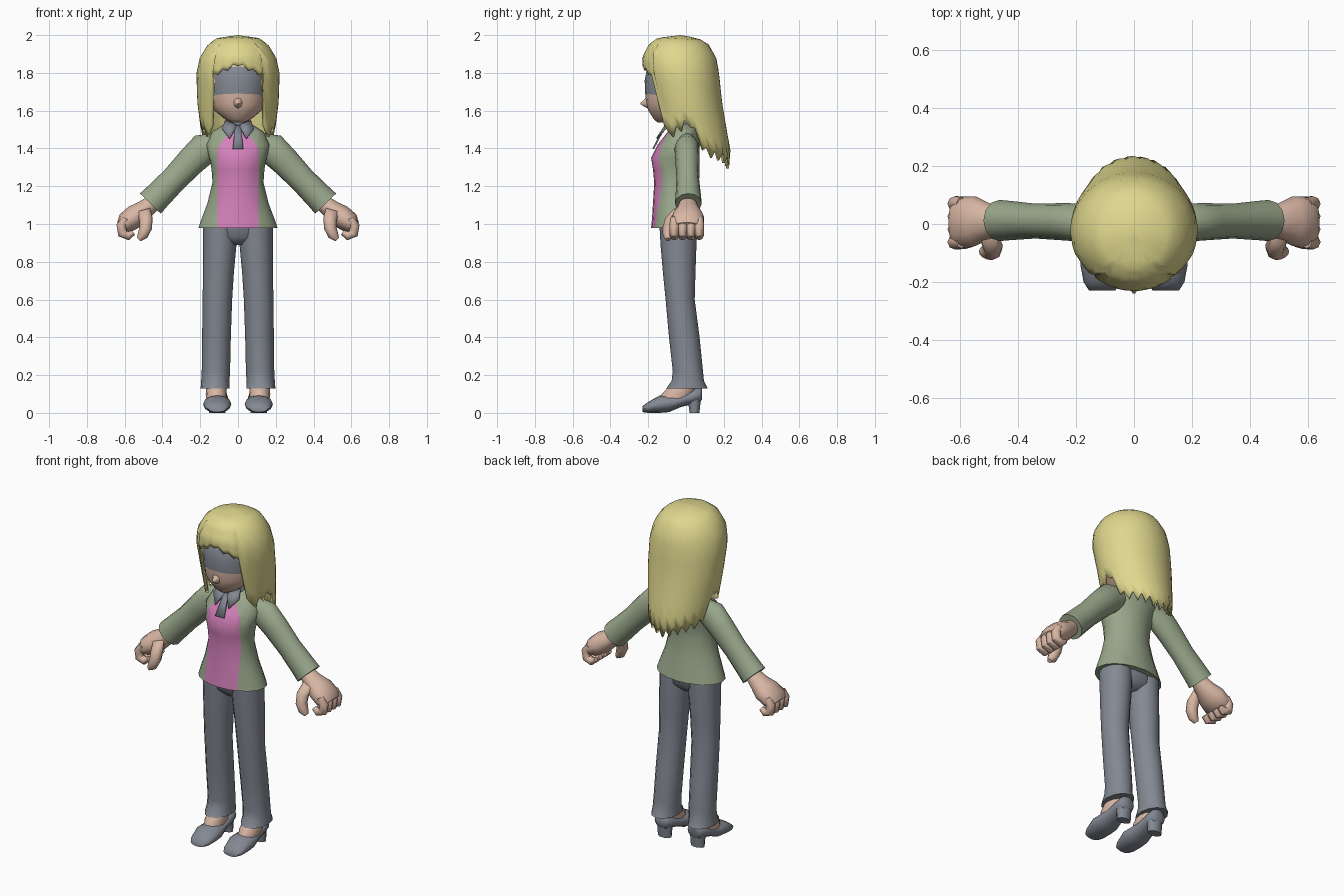
import bpy, bmesh, math
from mathutils import Vector


def material(name, rgb):
    m = bpy.data.materials.new(name)
    m.diffuse_color = (*rgb, 1)
    return m


HAIR = material("blonde", (0.74, 0.68, 0.27))
SKIN = material("skin", (0.69, 0.47, 0.37))
GREEN = material("sage_green", (0.32, 0.39, 0.26))
PINK = material("pink", (0.66, 0.22, 0.50))
GREY = material("slate_grey", (0.23, 0.25, 0.29))


def finish(name, bm, mats, mirror=False, thick=0, angle=55):
    bmesh.ops.recalc_face_normals(bm, faces=bm.faces)
    me = bpy.data.meshes.new(name)
    bm.to_mesh(me)
    bm.free()
    ob = bpy.data.objects.new(name, me)
    bpy.context.collection.objects.link(ob)
    for m in mats:
        me.materials.append(m)
    bpy.ops.object.select_all(action='DESELECT')
    ob.select_set(True)
    bpy.context.view_layer.objects.active = ob
    bpy.ops.object.shade_smooth_by_angle(angle=math.radians(angle))
    if thick:
        mod = ob.modifiers.new("thickness", 'SOLIDIFY')
        mod.thickness = thick
        mod.offset = -1
    if mirror:
        ob.modifiers.new("mirror", 'MIRROR').use_clip = False
    return ob


def skin_rings(bm, rings, n):
    """Join rings given as (centre, U, V) into a capped surface."""
    loops = []
    for c, u, v in rings:
        c, u, v = Vector(c), Vector(u), Vector(v)
        loops.append([bm.verts.new(c + u * math.cos(a) + v * math.sin(a))
                      for a in (2 * math.pi * i / n for i in range(n))])
    for a, b in zip(loops, loops[1:]):
        for i in range(n):
            j = (i + 1) % n
            bm.faces.new((a[i], a[j], b[j], b[i]))
    bm.faces.new(loops[0])
    bm.faces.new(loops[-1])


def stack(rows, cx=0, tilt=0):
    """Horizontal rings from (z, half width, front y, back y)."""
    return [((cx, (f + b) / 2, z), (w, 0, 0), (0, (b - f) / 2, -tilt)) for z, w, f, b in rows]


def tube(bm, pts, n):
    """Tube through (x, y, z, in-plane radius, depth radius)."""
    rings = []
    for i, p in enumerate(pts):
        t = Vector(pts[min(i + 1, len(pts) - 1)][:3]) - Vector(pts[max(i - 1, 0)][:3])
        u = t.cross(Vector((0, 1, 0))).normalized()
        rings.append((p[:3], u * p[3], (0, p[4], 0)))
    skin_rings(bm, rings, n)


# Jacket body with the shirt front cut into it
bm = bmesh.new()
skin_rings(bm, stack([
    (0.978, 0.21, -0.185, 0.085), (1.03, 0.192, -0.18, 0.075), (1.11, 0.162, -0.175, 0.06),
    (1.22, 0.135, -0.168, 0.045), (1.29, 0.14, -0.175, 0.05), (1.35, 0.152, -0.185, 0.06),
    (1.42, 0.17, -0.15, 0.075), (1.49, 0.135, -0.095, 0.065), (1.53, 0.07, -0.075, 0.05)]), 20)
for s in (1, -1):
    for no in ((s, 0, 0), (s * 0.1, 0, 0.068)):
        bmesh.ops.bisect_plane(bm, geom=bm.verts[:] + bm.edges[:] + bm.faces[:],
                               plane_co=(s * 0.108, 0, 1.40), plane_no=no)
bm.normal_update()
for f in bm.faces:
    c = f.calc_center_median()
    if (c.y < -0.06 and abs(c.x) < 0.108 and abs(f.normal.z) < 0.9
            and 0.1 * (abs(c.x) - 0.108) + 0.068 * (c.z - 1.40) < 0):
        f.material_index = 1
finish("jacket_and_shirt", bm, [GREEN, PINK])

# Sleeves
bm = bmesh.new()
tube(bm, [(0.11, 0.005, 1.425, 0.06, 0.05), (0.18, 0.005, 1.398, 0.084, 0.066),
          (0.25, 0.008, 1.33, 0.077, 0.064), (0.34, 0.01, 1.235, 0.070, 0.06),
          (0.43, 0.012, 1.143, 0.074, 0.068), (0.464, 0.012, 1.108, 0.077, 0.071)], 12)
finish("sleeves", bm, [GREEN], mirror=True)

# Hands: palm, curled fingers, thumb
bm = bmesh.new()
tube(bm, [(0.44, 0.01, 1.12, 0.042, 0.042), (0.495, 0.01, 1.075, 0.052, 0.06),
          (0.545, 0.01, 1.04, 0.062, 0.085), (0.595, 0.005, 1.005, 0.055, 0.09),
          (0.622, 0.005, 0.985, 0.03, 0.075)], 12)
for i in range(4):
    y = 0.07 - 0.044 * i
    tube(bm, [(0.595, y, 1.03, 0.02, 0.022), (0.617, y, 0.99, 0.027, 0.026),
              (0.612, y, 0.95, 0.026, 0.026), (0.58, y, 0.937, 0.023, 0.024),
              (0.553, y, 0.955, 0.014, 0.016)], 8)
tube(bm, [(0.50, -0.04, 1.075, 0.035, 0.03), (0.488, -0.075, 1.03, 0.036, 0.036),
          (0.488, -0.09, 0.98, 0.033, 0.034), (0.505, -0.095, 0.94, 0.028, 0.028),
          (0.525, -0.095, 0.918, 0.013, 0.014)], 8)
finish("hands", bm, [SKIN], mirror=True)

# Trousers
bm = bmesh.new()
skin_rings(bm, stack([(1.0, 0.18, -0.14, 0.055), (0.93, 0.165, -0.13, 0.05),
                      (0.89, 0.06, -0.09, 0.01)]), 14)
finish("trouser_seat", bm, [GREY])
bm = bmesh.new()
for cx, rows in [(0.0, [(0.98, 0.095, 0.09, -0.14, 0.055), (0.88, 0.097, 0.088, -0.134, 0.055),
                        (0.74, 0.104, 0.082, -0.122, 0.05), (0.60, 0.109, 0.078, -0.108, 0.046),
                        (0.40, 0.114, 0.076, -0.09, 0.072), (0.22, 0.117, 0.075, -0.07, 0.09),
                        (0.17, 0.12, 0.075, -0.076, 0.095), (0.13, 0.121, 0.077, -0.104, 0.115)])]:
    skin_rings(bm, [((x, (f + b) / 2, z), (w, 0, 0), (0, (b - f) / 2, 0))
                    for z, x, w, f, b in rows], 12)
finish("trouser_legs", bm, [GREY], mirror=True)

# Feet inside the shoes
bm = bmesh.new()
skin_rings(bm, stack([(0.17, 0.05, -0.07, 0.05), (0.13, 0.053, -0.10, 0.05),
                      (0.10, 0.056, -0.128, 0.04), (0.06, 0.05, -0.14, 0.02)], 0.115), 12)
finish("feet", bm, [SKIN], mirror=True)

# Shoes: body lofted from toe to heel, then the heel block
bm = bmesh.new()
skin_rings(bm, [((0.11, y, (lo + hi) / 2), (w, 0, 0), (0, 0, (hi - lo) / 2)) for y, lo, hi, w in [
    (-0.23, 0.004, 0.036, 0.045), (-0.20, 0.0, 0.058, 0.064), (-0.14, 0.0, 0.092, 0.075),
    (-0.09, 0.004, 0.094, 0.072), (-0.03, 0.03, 0.10, 0.06), (0.03, 0.045, 0.12, 0.057),
    (0.07, 0.05, 0.14, 0.05), (0.085, 0.07, 0.13, 0.035)]], 12)
skin_rings(bm, stack([(0, 0.043, 0.018, 0.072), (0.05, 0.045, 0.01, 0.078),
                      (0.09, 0.05, -0.005, 0.084)], 0.11), 10)
finish("shoes", bm, [GREY], mirror=True)

# Neck, collar and tie
bm = bmesh.new()
skin_rings(bm, stack([(1.48, 0.05, -0.08, 0.04), (1.60, 0.05, -0.08, 0.05)]), 12)
finish("neck", bm, [SKIN])
bm = bmesh.new()
skin_rings(bm, stack([(1.49, 0.08, -0.10, 0.055), (1.548, 0.065, -0.085, 0.045)]), 14)
finish("collar_band", bm, [GREY])
bm = bmesh.new()
bm.faces.new([bm.verts.new(p) for p in ((0.004, -0.112, 1.525), (0.045, -0.158, 1.455),
                                        (0.085, -0.115, 1.505), (0.068, -0.075, 1.55))])
finish("collar_points", bm, [GREY], mirror=True, thick=0.009)
bm = bmesh.new()
bm.faces.new([bm.verts.new(p) for p in ((-0.014, -0.112, 1.525), (-0.028, -0.178, 1.40),
                                        (0.028, -0.178, 1.40), (0.014, -0.112, 1.525))])
finish("tie", bm, [GREY], thick=0.009)

# Head with a dark band across the eyes
bm = bmesh.new()
skin_rings(bm, stack([(1.537, 0.03, -0.15, -0.08), (1.555, 0.07, -0.17, -0.03),
                      (1.60, 0.125, -0.20, 0.06), (1.635, 0.145, -0.211, 0.09)])
           + stack([(1.67, 0.153, -0.216, 0.10)], tilt=0.02)
           + stack([(1.76, 0.158, -0.219, 0.11), (1.83, 0.15, -0.205, 0.11),
                    (1.89, 0.12, -0.16, 0.08)]), 20)
for f in bm.faces:
    c = f.calc_center_median()
    if 1.69 < c.z < 1.86 and c.y < -0.05:
        f.material_index = 1
finish("head", bm, [SKIN, GREY])
bm = bmesh.new()
skin_rings(bm, [((0, -0.20, 1.645), (0.028, 0, 0), (0, 0, 0.035)),
                ((0, -0.222, 1.64), (0.015, 0, 0), (0, 0, 0.018)),
                ((0, -0.24, 1.638), (0.004, 0, 0), (0, 0, 0.004))], 8)
finish("nose", bm, [SKIN])

# Hair: columns running down from the crown, each with its own length
SHAPE = [(2.0, 0.0, -0.03, -0.03), (1.985, 0.11, -0.15, 0.065), (1.95, 0.16, -0.198, 0.12),
         (1.88, 0.202, -0.232, 0.16), (1.80, 0.22, -0.228, 0.175), (1.65, 0.216, -0.19, 0.19),
         (1.50, 0.197, -0.17, 0.215), (1.38, 0.18, -0.16, 0.237), (1.27, 0.165, -0.155, 0.225)]
LENGTH = [(0, 1.835), (40, 1.775), (47, 1.42), (60, 1.46), (92, 1.515), (108, 1.36), (180, 1.295)]


def lerp_table(table, x):
    for a, b in zip(table, table[1:]):
        if min(a[0], b[0]) - 1e-6 <= x <= max(a[0], b[0]) + 1e-6:
            t = (x - a[0]) / (b[0] - a[0])
            return [p + (q - p) * t for p, q in zip(a[1:], b[1:])]
    return list(table[-1][1:])


bm = bmesh.new()
N, K = 48, 13
cols = []
crown = bm.verts.new((0, -0.03, 2.0))
for i in range(N):
    th = 2 * math.pi * i / N
    deg = min(360 * i / N, 360 - 360 * i / N)
    end = lerp_table(LENGTH, deg)[0]
    if i % 2:
        end += 0.02 if deg < 42 else (0.0 if deg < 50 else 0.05)
    col = []
    for k in range(1, K + 1):
        z = 2.0 - (2.0 - end) * (k / K) ** 1.8
        w, f, b = lerp_table(SHAPE, z)
        col.append(bm.verts.new((w * math.sin(th), (f + b) / 2 - (b - f) / 2 * math.cos(th), z)))
    cols.append(col)
for i in range(N):
    a, b = cols[i], cols[(i + 1) % N]
    bm.faces.new((crown, a[0], b[0]))
    for k in range(K - 1):
        bm.faces.new((a[k], a[k + 1], b[k + 1], b[k]))
hair = finish("hair", bm, [HAIR], thick=0.016)
if hair.data.polygons[0].normal.z < 0:
    hair.data.flip_normals()
